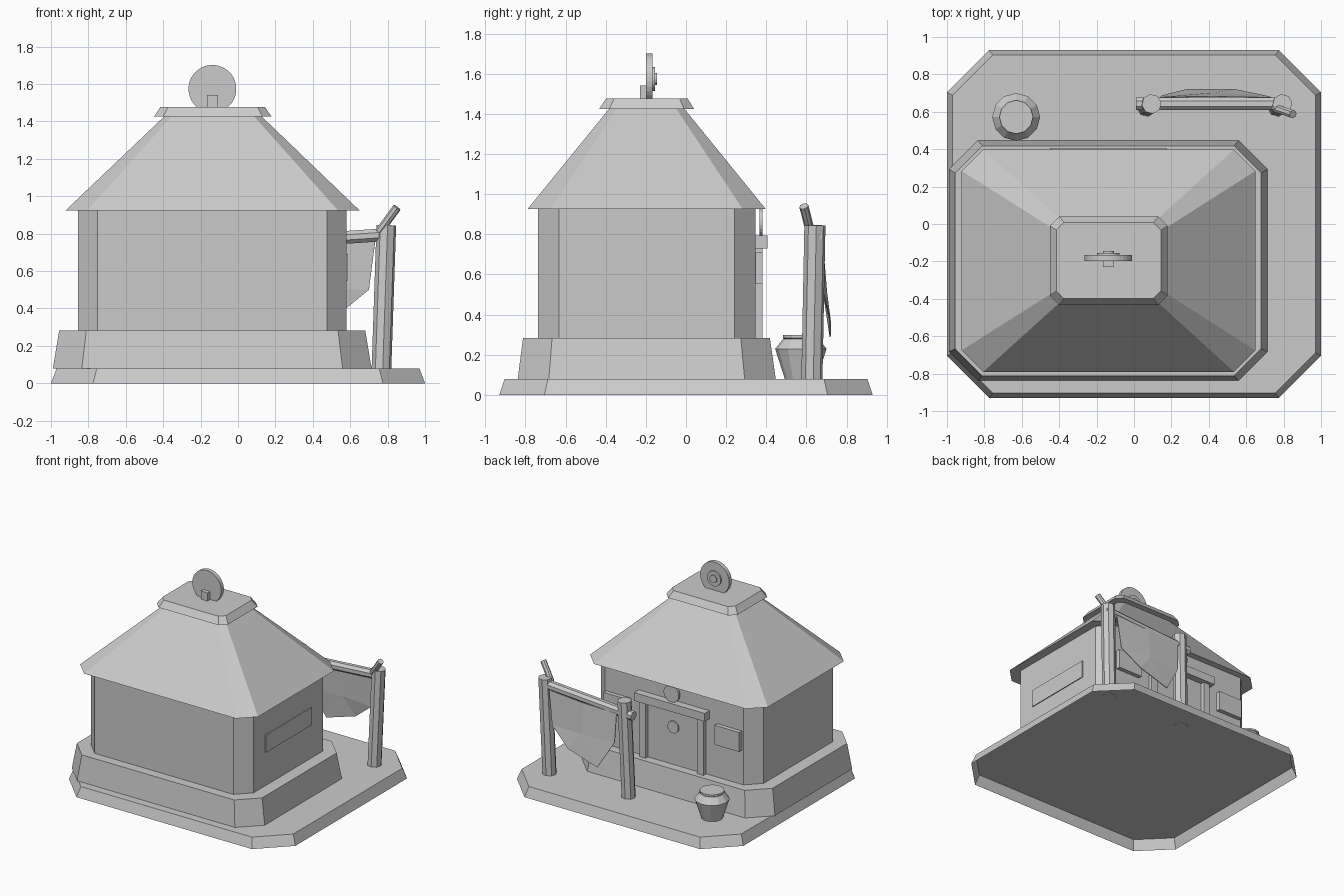
import bpy, bmesh, math
from mathutils import Vector

if "Cube" in bpy.data.objects:
    bpy.data.objects.remove(bpy.data.objects["Cube"], do_unlink=True)

GREY = (0.6, 0.6, 0.6, 1.0)
mat = bpy.data.materials.new("plain_grey")
mat.use_nodes = True
mat.diffuse_color = GREY
mat.node_tree.nodes["Principled BSDF"].inputs["Base Color"].default_value = GREY


def finish(name, bm):
    bmesh.ops.recalc_face_normals(bm, faces=bm.faces)
    mesh = bpy.data.meshes.new(name)
    bm.to_mesh(mesh)
    bm.free()
    mesh.materials.append(mat)
    obj = bpy.data.objects.new(name, mesh)
    bpy.context.collection.objects.link(obj)
    return obj


def loft(name, rings, base=True):
    """Skin a stack of equal-sided rings, with or without a base face."""
    bm = bmesh.new()
    loops = [[bm.verts.new(p) for p in ring] for ring in rings]
    n = len(loops[0])
    for a, b in zip(loops, loops[1:]):
        for i in range(n):
            j = (i + 1) % n
            bm.faces.new((a[i], a[j], b[j], b[i]))
    if base:
        bm.faces.new(loops[0])
    bm.faces.new(loops[-1])
    return finish(name, bm)


def octagon(x0, x1, y0, y1, c, z):
    """Rectangle with cut corners at height z."""
    return [(x0 + c, y0, z), (x1 - c, y0, z), (x1, y0 + c, z), (x1, y1 - c, z),
            (x1 - c, y1, z), (x0 + c, y1, z), (x0, y1 - c, z), (x0, y0 + c, z)]


def box(name, x0, x1, y0, y1, z0, z1):
    return loft(name, [[(x0, y0, z), (x1, y0, z), (x1, y1, z), (x0, y1, z)]
                       for z in (z0, z1)])


def rod(name, start, end, r, sides=8):
    """Straight faceted rod between two points."""
    a, b = Vector(start), Vector(end)
    turn = (b - a).to_track_quat('Z', 'Y')
    angles = [(i + 0.5) * math.tau / sides for i in range(sides)]
    return loft(name, [[c + turn @ Vector((r * math.cos(t), r * math.sin(t), 0))
                        for t in angles] for c in (a, b)])


def lathe(name, x, y, profile, sides):
    return loft(name, [[(x + r * math.cos(i * math.tau / sides),
                         y + r * math.sin(i * math.tau / sides), z)
                        for i in range(sides)] for r, z in profile])


# Ground slab (hollow underneath) and sloped plinth
loft("ground_slab", [octagon(-1, 1, -0.93, 0.93, 0.225, 0),
                     octagon(-0.97, 0.97, -0.903, 0.903, 0.215, 0.08)], base=False)
loft("plinth", [octagon(-0.99, 0.714, -0.838, 0.447, 0.155, 0.08),
                octagon(-0.956, 0.68, -0.812, 0.418, 0.145, 0.283)], base=False)

# Walls, hipped roof and roof cap
loft("walls", [octagon(-0.855, 0.58, -0.737, 0.346, 0.105, z)
               for z in (0.283, 0.925)], base=False)
loft("roof", [octagon(-0.921, 0.649, -0.79, 0.398, 0.115, 0.925),
              octagon(-0.396, 0.128, -0.383, -0.008, 0.04, 1.425)])
loft("roof_cap", [octagon(-0.45, 0.18, -0.432, 0.04, 0.05, 1.425),
                  octagon(-0.415, 0.144, -0.398, 0.008, 0.04, 1.477)])

# Roof ornament: disc with stepped boss and a support block
MID = -0.137
for name, r, y0, y1 in (("roof_disc", 0.128, -0.198, -0.166),
                        ("roof_disc_ring", 0.06, -0.166, -0.155),
                        ("roof_disc_boss", 0.03, -0.155, -0.145)):
    rod(name, (MID, y0, 1.574), (MID, y1, 1.574), r, sides=32)
box("roof_disc_support", MID - 0.03, MID + 0.03, -0.23, -0.198, 1.477, 1.542)

# Doorway on the back wall
box("door", MID - 0.23, MID + 0.23, 0.34, 0.35, 0.283, 0.73)
rod("door_knob_disc", (MID, 0.345, 0.585), (MID, 0.362, 0.585), 0.048, sides=16)
box("door_lintel", MID - 0.312, MID + 0.312, 0.34, 0.405, 0.73, 0.795)
rod("lintel_disc", (MID, 0.365, 0.86), (MID, 0.382, 0.86), 0.067, sides=20)
for side, label in ((-1, "right"), (1, "left")):
    x = MID + side * 0.255
    box("door_post_" + label, x - 0.028, x + 0.028, 0.34, 0.38, 0.283, 0.73)
    x = MID + side * 0.49
    box("back_window_" + label, x - 0.108, x + 0.108, 0.34, 0.38, 0.555, 0.71)

# Long window on the left wall
box("side_window", 0.57, 0.587, -0.488, 0.095, 0.55, 0.69)

# Drying rack: leaning posts, sloping crossbar and a loose stick
for label, x in (("right", 0.068), ("left", 0.767)):
    rod("rack_post_" + label, (x, 0.627, 0.077), (x + 0.026, 0.642, 0.845), 0.053)
rod("rack_crossbar", (0.012, 0.643, 0.742), (0.83, 0.643, 0.797), 0.037)
rod("rack_stick", (0.755, 0.62, 0.81), (0.85, 0.587, 0.94), 0.023)

# Hanging cloth
bm = bmesh.new()
top = [(0.14, 0.675, 0.74), (0.43, 0.68, 0.75), (0.735, 0.675, 0.77)]
mid = [(0.15, 0.685, 0.51), (0.43, 0.7, 0.51), (0.7, 0.685, 0.5)]
low = [(0.28, 0.718, 0.29), (0.54, 0.718, 0.37)]
t, m, w = ([bm.verts.new(p) for p in row] for row in (top, mid, low))
for f in ((t[0], t[1], m[1], m[0]), (t[1], t[2], m[2], m[1]),
          (m[0], m[1], w[0]), (m[1], w[1], w[0]), (m[1], m[2], w[1])):
    bm.faces.new(f)
cloth = finish("hanging_cloth", bm)
thick = cloth.modifiers.new("thickness", 'SOLIDIFY')
thick.thickness = 0.006
thick.offset = 0

# Lidded jar
lathe("jar", -0.63, 0.572, [(0.08, 0.08), (0.128, 0.23), (0.088, 0.28)], 12)
lathe("jar_lid", -0.63, 0.572, [(0.08, 0.275), (0.09, 0.283), (0.09, 0.298)], 12)
